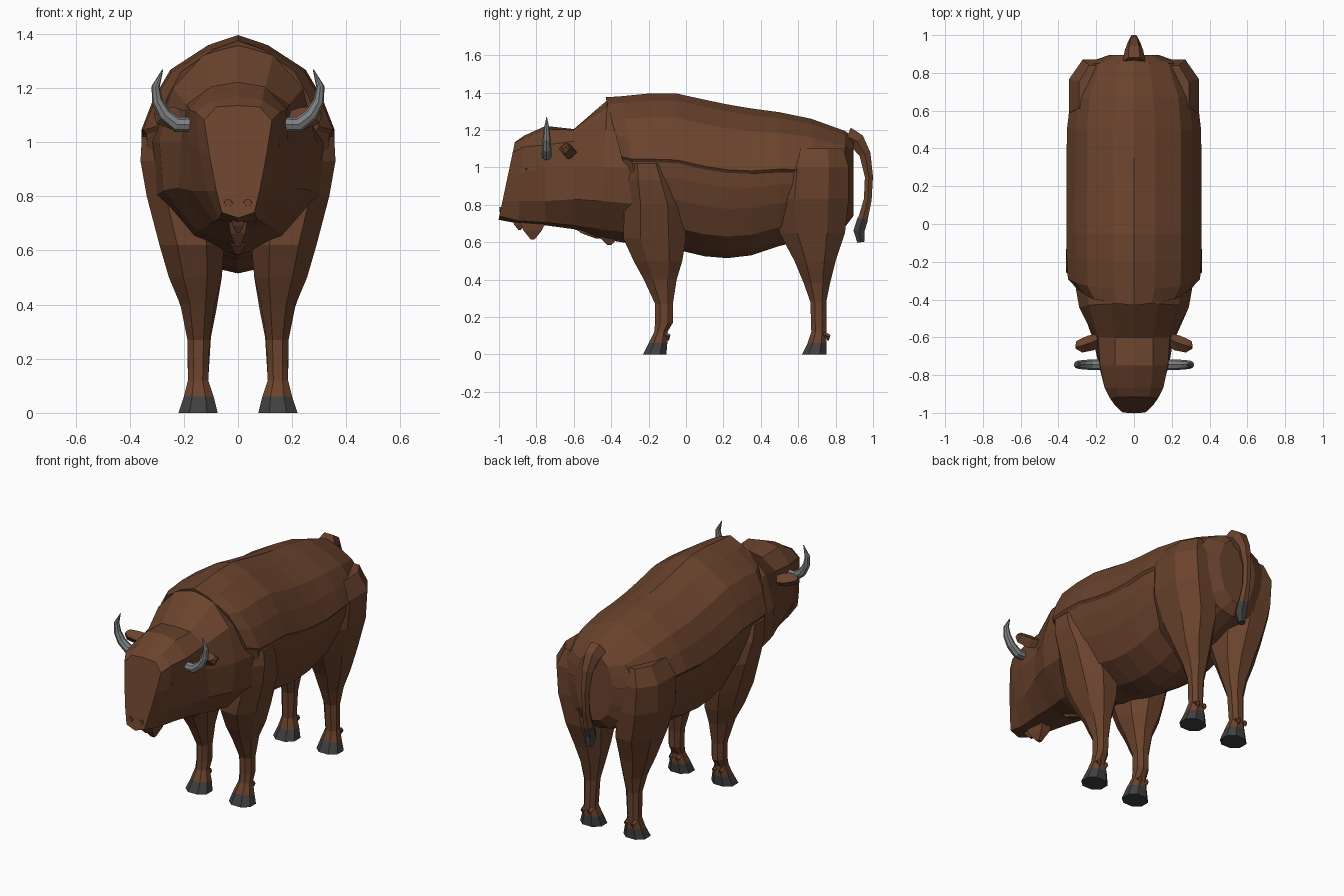
import bpy, bmesh, math
from mathutils import Vector


def material(name, rgb):
    m = bpy.data.materials.new(name)
    m.diffuse_color = (*rgb, 1)
    return m


BROWN = material("brown_hide", (0.145, 0.056, 0.026))
DARK = material("dark_hoof", (0.05, 0.05, 0.052))
HORN = material("grey_horn", (0.21, 0.215, 0.22))
EYE = material("eye_dark", (0.02, 0.014, 0.012))
NOSE = material("nostril_brown", (0.17, 0.055, 0.03))


def loft(name, rings, mat, mirror=False):
    """Skin a list of equal-length rings and cap both ends."""
    bm = bmesh.new()
    loops = [[bm.verts.new(p) for p in r] for r in rings]
    n = len(loops[0])
    for a, b in zip(loops, loops[1:]):
        for i in range(n):
            j = (i + 1) % n
            bm.faces.new((a[i], a[j], b[j], b[i]))
    bm.faces.new(loops[0])
    bm.faces.new(loops[-1])
    bmesh.ops.recalc_face_normals(bm, faces=bm.faces)
    me = bpy.data.meshes.new(name)
    bm.to_mesh(me)
    bm.free()
    me.materials.append(mat)
    ob = bpy.data.objects.new(name, me)
    bpy.context.collection.objects.link(ob)
    if mirror:
        mod = ob.modifiers.new("mirror", 'MIRROR')
        mod.use_mirror_merge = False
    return ob


def both_sides(half):
    """Close a half ring whose first and last points lie on x = 0."""
    return half + [(-x, y, z) for x, y, z in half[-2:0:-1]]


def limb_ring(z, y0, y1, x0, x1):
    """Chamfered rectangle at height z."""
    cx, cy, a, b = (x0 + x1) / 2, (y0 + y1) / 2, (x1 - x0) / 2, (y1 - y0) / 2
    k = 0.45
    corners = [(1, -k), (1, k), (k, 1), (-k, 1), (-1, k), (-1, -k), (-k, -1), (k, -1)]
    return [(cx + a * u, cy + b * v, z) for u, v in corners]


def tube(name, path, radii, mat, side, sides=6, mirror=False):
    """Tapered tube along a planar path; side is the plane normal."""
    pts = [Vector(p) for p in path]
    side = Vector(side)
    rings = []
    for i, p in enumerate(pts):
        t = (pts[min(i + 1, len(pts) - 1)] - pts[max(i - 1, 0)]).normalized()
        up = side.cross(t)
        ang = [2 * math.pi * k / sides for k in range(sides)]
        rings.append([p + radii[i] * (side * math.cos(a) + up * math.sin(a)) for a in ang])
    return loft(name, rings, mat, mirror)


# Torso: one cross-section scaled along the spine
SECTION = [(0, 1), (.31, .955), (.7, .845), (.87, .72), (1, .575), (.965, .555),
           (.95, .46), (.87, .32), (.68, .14), (.3, .03), (0, 0)]
# y, top, bottom, half width, backward slant of the ring
STATIONS = [(-.43, 1.375, .63, .30, .2), (-.35, 1.38, .59, .35, .14),
            (-.2, 1.395, .57, .357, .05), (-.05, 1.395, .56, .357, 0),
            (.1, 1.362, .525, .357, 0), (.22, 1.337, .515, .357, 0),
            (.35, 1.315, .53, .357, 0), (.5, 1.295, .58, .355, 0),
            (.67, 1.26, .62, .335, 0), (.85, 1.195, .68, .26, 0),
            (.895, 1.16, .74, .13, 0)]
loft("torso", [both_sides([(w * u, y + s * (1 - v), b + (t - b) * v) for u, v in SECTION])
               for y, t, b, w, s in STATIONS], BROWN)

# Neck and head: half sections from top to bottom, each with y and slant
HEAD = [
    (-.22, 0, [(0, 1.3), (.14, 1.26), (.25, 1.15), (.33, 1.0), (.31, .8), (.17, .64), (0, .58)]),
    (-.42, .06, [(0, 1.36), (.13, 1.32), (.24, 1.2), (.29, 1.0), (.275, .82), (.15, .67), (0, .62)]),
    (-.6, 0, [(0, 1.205), (.1, 1.2), (.19, 1.14), (.21, 1.0), (.22, .83), (.11, .69), (0, .67)]),
    (-.75, 0, [(0, 1.222), (.1, 1.205), (.18, 1.12), (.185, 1.0), (.165, .82), (.09, .705), (0, .69)]),
    (-.865, .07, [(0, 1.17), (.09, 1.155), (.155, 1.11), (.145, .97), (.115, .82), (.07, .715), (0, .7)]),
    (-.915, .21, [(0, 1.135), (.08, 1.13), (.125, 1.08), (.105, .95), (.08, .82), (.06, .74), (0, .72)]),
]
loft("neck_and_head", [both_sides([(x, y - s * (sec[0][1] - z), z) for x, z in sec])
                       for y, s, sec in HEAD], BROWN)

# Legs: z, y range, x range
FRONT = [(1.02, -.32, -.1, .1, .355), (.93, -.33, -.06, .1, .36), (.8, -.33, -.01, .08, .337),
         (.62, -.335, 0, .05, .29), (.5, -.28, -.02, .06, .255), (.4, -.225, -.05, .085, .213),
         (.27, -.165, -.07, .105, .187), (.17, -.165, -.07, .108, .185),
         (.12, -.17, -.1, .11, .185), (.06, -.2, -.1, .09, .2)]
HIND = [(1.1, .53, .84, .1, .29), (1.0, .49, .87, .08, .345), (.83, .47, .87, .06, .337),
        (.65, .5, .85, .05, .29), (.5, .58, .8, .06, .25), (.38, .63, .77, .08, .207),
        (.28, .665, .75, .1, .187), (.12, .67, .75, .11, .185), (.06, .65, .75, .09, .2)]
for tag, rings, toe, heel in (("front", FRONT, -.23, -.105), ("hind", HIND, .62, .75)):
    loft(tag + "_legs", [limb_ring(*r) for r in rings], BROWN, True)
    loft(tag + "_hooves", [limb_ring(*rings[-1]), limb_ring(0, toe, heel, .075, .22)], DARK, True)
    # Dewclaws behind each foot
    for x in (.125, .17):
        tube(tag + "_dewclaw", [(x, heel - .03, .115), (x, heel + .012, .095), (x, heel + .01, .075)],
             [.015, .014, .004], BROWN, (1, 0, 0), 4, True)

# Tail and its tuft
tube("tail", [(0, .86, 1.165), (0, .915, 1.14), (0, .957, 1.07), (0, .978, .95),
              (0, .972, .83), (0, .945, .72)],
     [.06, .05, .035, .025, .024, .03], BROWN, (1, 0, 0))
tube("tail_tuft", [(0, .945, .725), (0, .925, .66), (0, .935, .6)],
     [.033, .034, .022], DARK, (1, 0, 0))

# Horns
tube("horns", [(.15, -.745, 1.065), (.225, -.745, 1.065), (.27, -.745, 1.1), (.298, -.745, 1.15),
               (.304, -.745, 1.205), (.278, -.745, 1.268)],
     [.028, .028, .025, .021, .015, .002], HORN, (0, 1, 0), 8, True)

# Ears
tube("ears", [(.17, -.6, 1.08), (.23, -.63, 1.085), (.29, -.65, 1.1), (.305, -.655, 1.11)],
     [.025, .042, .034, .012], BROWN, Vector((.447, .894, 0)), 4, True)

# Eyes and nostrils
tube("eyes", [(.125, -.84, .99), (.143, -.858, .99), (.147, -.862, .99)],
     [.02, .018, .009], EYE, (0, 0, 1), 6, True)
tube("nostrils", [(.036, -.97, .775), (.036, -.996, .775)], [.018, .015], NOSE, (1, 0, 0), 6, True)


# Beard and chest tufts: tapered hanging wedges
def tuft(name, y0, y1, ztop, tip_y, ztip, w):
    ym = (y0 + y1) / 2
    top = [(w, y0, ztop), (w, y1, ztop), (-w, y1, ztop), (-w, y0, ztop)]
    mid = [(x * .8, ym + (y - ym) * .7, (ztop + ztip) / 2) for x, y, z in top]
    tip = [(x * .3, tip_y + (y - ym) * .15, ztip) for x, y, z in top]
    loft(name, [top, mid, tip], BROWN)


tuft("chin_tuft", -.93, -.85, .72, -.89, .665, .025)
tuft("beard", -.89, -.75, .71, -.82, .615, .035)
tuft("throat_tuft", -.59, -.42, .68, -.47, .62, .03)
tuft("chest_tuft", -.48, -.34, .66, -.41, .585, .035)
